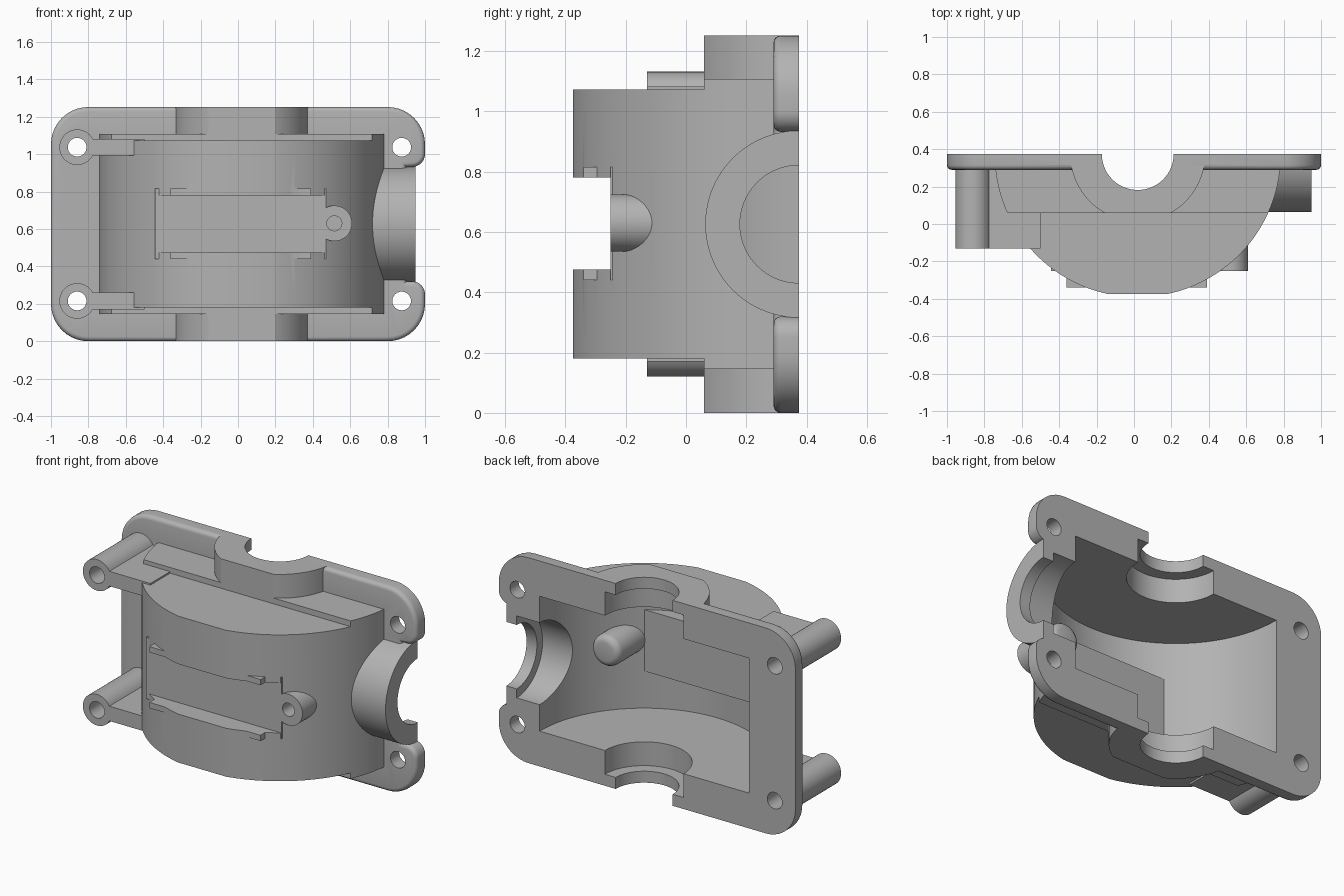
import bpy, bmesh, math
from mathutils import Vector

BACK, MID, CX = 0.374, 0.626, 0.02      # split plane, mid height, gear axis
TOP = 2 * MID

cube = bpy.data.objects.get("Cube")
if cube:
    bpy.data.objects.remove(cube, do_unlink=True)

metal = bpy.data.materials.new("cast_grey")
metal.use_nodes = True
grey = (0.45, 0.45, 0.45, 1)
metal.diffuse_color = grey
metal.node_tree.nodes["Principled BSDF"].inputs["Base Color"].default_value = grey

# Maps profile coordinates (u, v) and extrusion distance w to space
AXES = {"x": lambda u, v, w: (w, u, v),
        "y": lambda u, v, w: (u, w, v),
        "z": lambda u, v, w: (u, v, w)}


def prism(name, axis, outline, a, b, round_front=0):
    """Extrude a closed outline along an axis from a to b."""
    bm = bmesh.new()
    place = AXES[axis]
    ends = [[bm.verts.new(place(u, v, w)) for u, v in outline] for w in (a, b)]
    bm.faces.new(ends[0])
    bm.faces.new(ends[1][::-1])
    n = len(outline)
    for i in range(n):
        j = (i + 1) % n
        bm.faces.new((ends[0][j], ends[0][i], ends[1][i], ends[1][j]))
    bmesh.ops.recalc_face_normals(bm, faces=bm.faces)
    if round_front:
        rim = [e for e in bm.edges if all(v in ends[0] for v in e.verts)]
        bmesh.ops.bevel(bm, geom=rim, offset=round_front, segments=4,
                        profile=0.5, affect="EDGES")
    mesh = bpy.data.meshes.new(name)
    bm.to_mesh(mesh)
    bm.free()
    mesh.materials.append(metal)
    ob = bpy.data.objects.new(name, mesh)
    bpy.context.collection.objects.link(ob)
    return ob


def circle(u, v, r, n=40):
    return [(u + r * math.cos(2 * math.pi * i / n),
             v + r * math.sin(2 * math.pi * i / n)) for i in range(n)]


def box(u0, u1, v0, v1):
    return [(u0, v0), (u1, v0), (u1, v1), (u0, v1)]


def half_disc(u, r, flat=None, over=0, n=32):
    """Half circle in front of the split plane, optionally cut flat."""
    stop = math.pi / 2 if flat is None else math.asin((BACK - flat) / r)
    side = [stop * i / n for i in range(n + 1)]
    pts = [(u - r * math.cos(t), BACK - r * math.sin(t)) for t in side]
    right = [(2 * u - x, y) for x, y in reversed(pts)]
    pts += right[1:] if flat is None else right
    if over:
        pts += [(u + r, BACK + over), (u - r, BACK + over)]
    return pts


def turned(pts):
    """Swap a half disc made round MID into (y, z) order."""
    return [(y, z) for z, y in pts]


def rounded(corners, n=10):
    """Polygon with a fillet radius at each corner."""
    out = []
    for i, (x, z, r) in enumerate(corners):
        p = Vector((x, z))
        if not r:
            out.append((x, z))
            continue
        a = (Vector(corners[i - 1][:2]) - p).normalized()
        b = (Vector(corners[(i + 1) % len(corners)][:2]) - p).normalized()
        c = p + (a + b) * r
        for k in range(n + 1):
            t = k / n * math.pi / 2
            out.append(tuple(c - b * r * math.cos(t) - a * r * math.sin(t)))
    return out


def combine(target, tool, operation):
    mod = target.modifiers.new(operation.lower(), "BOOLEAN")
    mod.operation, mod.solver, mod.object = operation, "EXACT", tool
    bpy.context.view_layer.objects.active = target
    bpy.ops.object.modifier_apply(modifier=mod.name)
    bpy.data.objects.remove(tool, do_unlink=True)


def add(*args):
    combine(housing, prism(*args), "UNION")


def cut(*args):
    combine(housing, prism(*args), "DIFFERENCE")


# Mounting flange with a gap for the side bearing
lower = [(-1, 0, .2), (1, 0, .2), (1, .32, .07), (.9, .32, 0)]
upper = [(x, TOP - z, r) for x, z, r in reversed(lower)]
housing = prism("gear_housing", "y", rounded(lower + upper), .29, BACK, .025)

# Drum, stepped shoulder and bearing bosses
add("drum", "z", half_disc(CX, .765, -.374), .18, TOP - .18)
add("shoulder", "z", half_disc(CX, .765, .06), .145, TOP - .145)
add("shaft_boss", "z", half_disc(CX, .361, .06), 0, TOP)
add("side_boss", "x", turned(half_disc(MID, .31)), .5, .95)

# Long screw posts with their ribs
for s in (-1, 1):
    z = MID + s * .411
    add("post_rib", "y", box(-.86, -.5, z - .045, z + .045), -.13, .33)
    add("screw_post", "y", circle(-.86, z, .095), -.13, .33)

# Slot across the front of the drum
cut("front_slot", "y", box(-.6, .6, .475, .78), -.5, -.25)

# Gear cavity, counterbores and bores
cut("cavity", "z", half_disc(CX, .705, None, .1), .215, TOP - .215)
cut("shaft_counterbore", "z", half_disc(CX, .265, None, .1), .07, TOP - .07)
cut("shaft_bore", "z", half_disc(CX, .192, None, .1), -.1, TOP + .1)
cut("side_counterbore", "x", turned(half_disc(MID, .25, None, .1)), .5, .88)
cut("side_bore", "x", turned(half_disc(MID, .195, None, .1)), .5, 1.1)

# Inner wall behind the slot
add("slot_backing", "y", box(-.445, .47, .44, .815), -.25, -.205)
for z0, z1 in ((.44, .475), (.78, .815)):
    add("slot_side", "y", box(-.36, .39, z0, z1), -.34, -.22)

# Locating pin with a rounded inner end
pin = prism("locating_pin", "y", circle(.515, .63, .095), .05, -.25, .04)
combine(housing, pin, "UNION")
cut("pin_hole", "y", circle(.515, .63, .04), -.4, -.1)

# Screw holes
for x in (-.86, .875):
    for s in (-1, 1):
        cut("screw_hole", "y", circle(x, MID + s * .411, .05), -.3, .6)

for ob in bpy.context.selected_objects:
    ob.select_set(False)
housing.select_set(True)
bpy.context.view_layer.objects.active = housing
bpy.ops.object.shade_smooth_by_angle(angle=math.radians(30))
